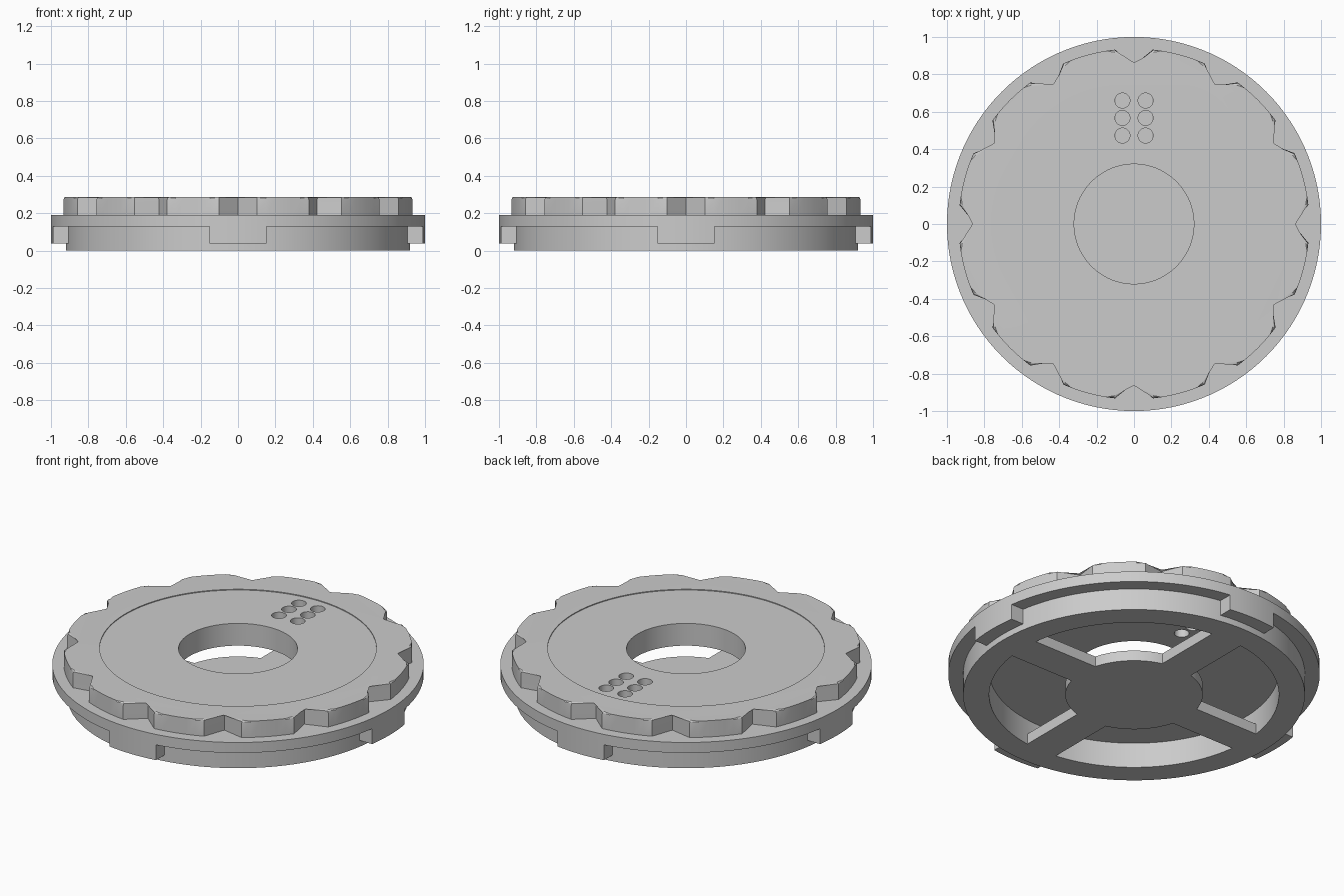
import bpy, bmesh
from math import sin, cos, pi, radians

if "Cube" in bpy.data.objects:
    bpy.data.objects.remove(bpy.data.objects["Cube"])

SEG = 120


def make(name, bm):
    bmesh.ops.recalc_face_normals(bm, faces=bm.faces)
    me = bpy.data.meshes.new(name)
    bm.to_mesh(me)
    bm.free()
    ob = bpy.data.objects.new(name, me)
    bpy.context.collection.objects.link(ob)
    return ob


def prism(name, outline, z0, z1, bevel=0):
    bm = bmesh.new()
    lo = [bm.verts.new((x, y, z0)) for x, y in outline]
    hi = [bm.verts.new((x, y, z1)) for x, y in outline]
    n = len(outline)
    bm.faces.new(lo[::-1])
    top = bm.faces.new(hi)
    for i in range(n):
        j = (i + 1) % n
        bm.faces.new((lo[i], lo[j], hi[j], hi[i]))
    if bevel:
        bmesh.ops.bevel(bm, geom=list(top.edges), offset=bevel, segments=2,
                        profile=0.5, affect='EDGES')
    return make(name, bm)


def disc(name, r, z0, z1, x=0, y=0, n=SEG):
    pts = [(x + r * cos(2 * pi * i / n), y + r * sin(2 * pi * i / n)) for i in range(n)]
    return prism(name, pts, z0, z1)


def box(name, hx, hy, z0, z1):
    return prism(name, [(-hx, -hy), (hx, -hy), (hx, hy), (-hx, hy)], z0, z1)


def lathe(name, profile):
    bm = bmesh.new()
    rings = [[bm.verts.new((r * cos(2 * pi * i / SEG), r * sin(2 * pi * i / SEG), z))
              for r, z in profile] for i in range(SEG)]
    n = len(profile)
    for i in range(SEG):
        a, b = rings[i], rings[(i + 1) % SEG]
        for k in range(n):
            m = (k + 1) % n
            bm.faces.new((a[k], b[k], b[m], a[m]))
    return make(name, bm)


def boolean(ob, other, op):
    mod = ob.modifiers.new("cut", 'BOOLEAN')
    mod.operation, mod.solver, mod.object = op, 'EXACT', other
    bpy.context.view_layer.objects.active = ob
    bpy.ops.object.modifier_apply(modifier=mod.name)
    bpy.data.objects.remove(other, do_unlink=True)


# Housing: lower wall, wide flange and the top plate with its central opening
housing = lathe("housing", [(0.78, 0), (0.92, 0), (0.92, 0.128), (1, 0.128), (1, 0.19),
                            (0.32, 0.19), (0.32, 0.15), (0.78, 0.15)])

# Four locking tabs below the flange
tabs = lathe("locking_tabs", [(0.9, 0.037), (1, 0.037), (1, 0.15), (0.9, 0.15)])
cross = box("tab_cross", 1.2, 0.153, 0, 0.2)
boolean(cross, box("tab_cross_b", 0.153, 1.2, 0, 0.2), 'UNION')
boolean(tabs, cross, 'INTERSECT')
boolean(housing, tabs, 'UNION')

# Bottom spider: hub disc and four spokes
spider = disc("spider", 0.37, 0, 0.062)
boolean(spider, box("spoke_x", 0.85, 0.1, 0, 0.062), 'UNION')
boolean(spider, box("spoke_y", 0.1, 0.85, 0, 0.062), 'UNION')
boolean(housing, spider, 'UNION')

# Notched grip cap with twelve V cuts and a softened top rim
outline = []
for k in range(12):
    a = 30 * k
    outline.append((0.845 * cos(radians(a)), 0.845 * sin(radians(a))))
    for s in range(7):
        t = radians(a + 6.2 + 17.6 * s / 6)
        outline.append((0.938 * cos(t), 0.938 * sin(t)))
cap = prism("grip_cap", outline, 0.19, 0.287, 0.014)

# Shallow top recess and the central opening
boolean(cap, disc("recess_cutter", 0.745, 0.282, 0.4), 'DIFFERENCE')
boolean(cap, disc("opening_cutter", 0.32, 0.1, 0.4), 'DIFFERENCE')

# Six small holes through the cap and the plate
for x in (-0.062, 0.062):
    for y in (0.473, 0.567, 0.66):
        for ob in (cap, housing):
            boolean(ob, disc("hole_cutter", 0.04, 0.1, 0.4, x, y, 32), 'DIFFERENCE')

# Smooth round walls, crisp edges
for ob in (housing, cap):
    bpy.ops.object.select_all(action='DESELECT')
    ob.select_set(True)
    bpy.context.view_layer.objects.active = ob
    bpy.ops.object.shade_smooth_by_angle(angle=radians(25))
